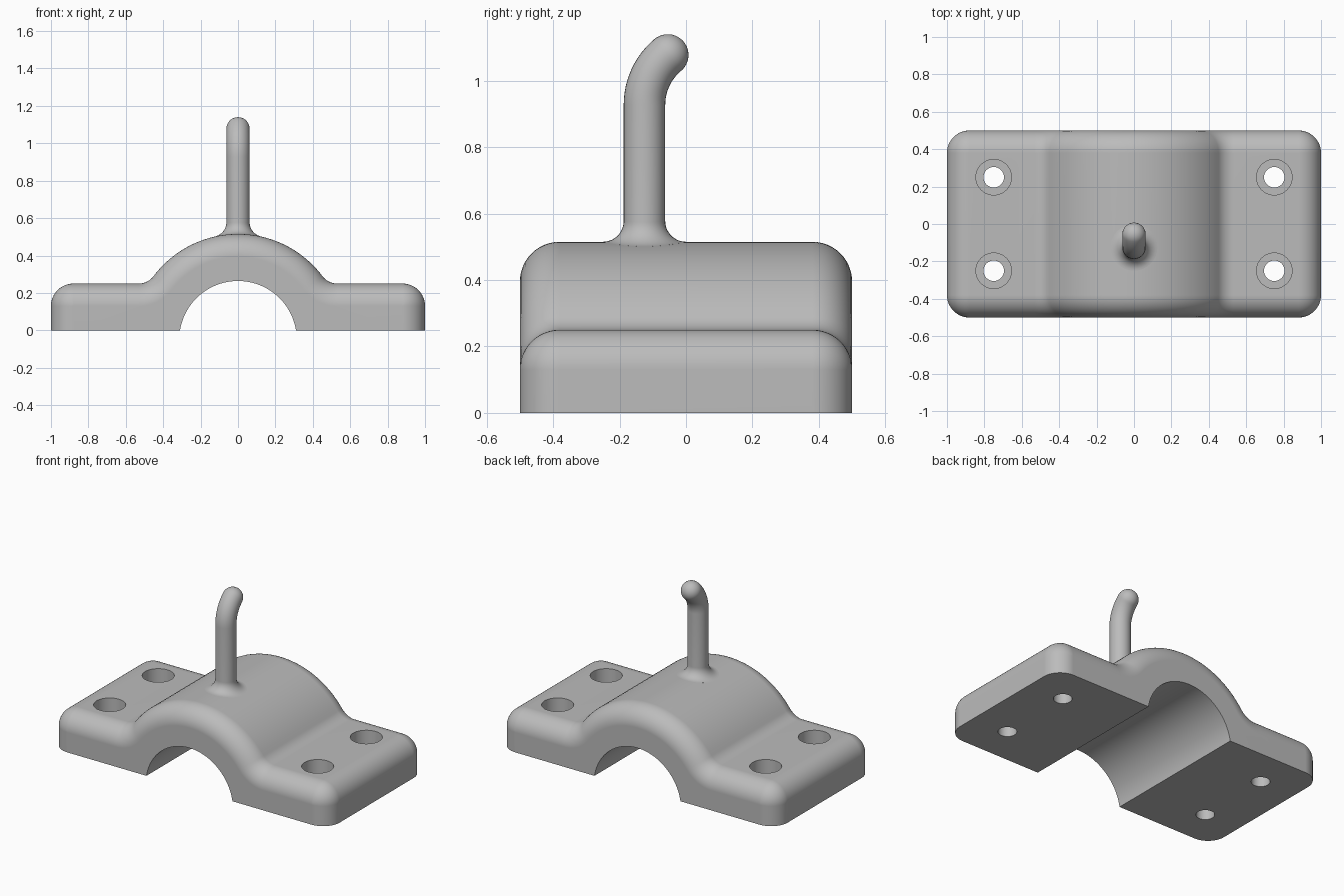
import bpy, bmesh
from math import sin, cos, pi, sqrt, atan2, radians
from mathutils import Vector, Matrix

if "Cube" in bpy.data.objects:
    bpy.data.objects.remove(bpy.data.objects["Cube"])

grey = bpy.data.materials.new("plain grey")
grey.use_nodes = True
color = (0.5, 0.5, 0.5, 1)
grey.diffuse_color = color
grey.node_tree.nodes["Principled BSDF"].inputs["Base Color"].default_value = color

EDGE = 0.12                      # edge rounding radius
HALF_X, HALF_Y, FLANGE = 1.0, 0.5, 0.25
AXIS_Z, OUTER, BORE = -0.05, 0.565, 0.314
FILLET = 0.1                     # arch to flange blend
STEPS = 12


def make_object(name, bm):
    bmesh.ops.recalc_face_normals(bm, faces=bm.faces)
    mesh = bpy.data.meshes.new(name)
    bm.to_mesh(mesh)
    bm.free()
    obj = bpy.data.objects.new(name, mesh)
    bpy.context.collection.objects.link(obj)
    mesh.materials.append(grey)
    return obj


def loft(rings):
    """Join closed rings of equal length with quads, then close the ends."""
    bm = bmesh.new()
    loops = [[bm.verts.new(p) for p in ring] for ring in rings]
    for a, b in zip(loops, loops[1:]):
        n = len(a)
        for i in range(n):
            bm.faces.new((a[i], a[(i + 1) % n], b[(i + 1) % n], b[i]))
    bmesh.ops.remove_doubles(bm, verts=bm.verts, dist=1e-5)
    bmesh.ops.holes_fill(bm, edges=[e for e in bm.edges if e.is_boundary], sides=0)
    return bm


def smooth(obj, angle=35):
    bpy.ops.object.select_all(action='DESELECT')
    obj.select_set(True)
    bpy.context.view_layer.objects.active = obj
    bpy.ops.object.shade_smooth_by_angle(angle=radians(angle))


def lerp(a, b, n):
    return [a + (b - a) * i / n for i in range(n + 1)]


def top_profile():
    """Core points with their outward normals, from right foot to left foot."""
    half = [(Vector((HALF_X - EDGE, 0)), Vector((1, 0)))]
    corner = Vector((HALF_X - EDGE, FLANGE - EDGE))
    half += [(corner, Vector((cos(t), sin(t)))) for t in lerp(0, pi / 2, STEPS)]
    cz = FLANGE + FILLET
    cx = sqrt((OUTER + FILLET) ** 2 - (cz - AXIS_Z) ** 2)
    tilt = atan2(cz - AXIS_Z, cx)
    for t in lerp(pi / 2, tilt, STEPS):
        n = Vector((cos(t), sin(t)))
        half.append((Vector((cx, cz)) - n * (FILLET + EDGE), n))
    for t in lerp(tilt, pi / 2, 20)[1:]:
        n = Vector((cos(t), sin(t)))
        half.append((Vector((0, AXIS_Z)) + n * (OUTER - EDGE), n))
    flip = Vector((-1, 1))
    return half + [(p * flip, n * flip) for p, n in reversed(half[:-1])]


# clamp body: core profile grown by the edge radius along y
profile = top_profile()
start = atan2(-AXIS_Z, sqrt(BORE ** 2 - AXIS_Z ** 2))
bore = [(BORE * cos(t), AXIS_Z + BORE * sin(t)) for t in lerp(pi - start, start, 48)]
stations = [(HALF_Y - EDGE * (1 - sin(t)), EDGE * cos(t)) for t in lerp(pi / 2, 0, STEPS)]
rings = []
for y, grow in [(-y, g) for y, g in stations] + stations[::-1]:
    ring = [p + n * grow for p, n in profile]
    rings.append([(p[0], y, p[1]) for p in ring] + [(x, y, z) for x, z in bore])
body = make_object("clamp_body", loft(rings))

# counterbored bolt holes
HOLE, HEAD, FLOOR = 0.055, 0.095, 0.13
cutter_bm = bmesh.new()
for sx in (-1, 1):
    for sy in (-1, 1):
        steps = [(HOLE, -0.1), (HOLE, FLOOR), (HEAD, FLOOR), (HEAD, 0.4)]
        part = loft([[(sx * 0.75 + r * cos(t), sy * 0.25 + r * sin(t), z)
                      for t in lerp(0, 2 * pi, 40)[:-1]] for r, z in steps])
        temp = bpy.data.meshes.new("temp")
        bmesh.ops.recalc_face_normals(part, faces=part.faces)
        part.to_mesh(temp)
        part.free()
        cutter_bm.from_mesh(temp)
        bpy.data.meshes.remove(temp)
cutter = make_object("bolt_hole_cutter", cutter_bm)
cutter.hide_render = True
cut = body.modifiers.new("bolt_holes", 'BOOLEAN')
cut.operation, cut.object, cut.solver = 'DIFFERENCE', cutter, 'EXACT'
bpy.context.view_layer.objects.active = body
bpy.ops.object.modifier_apply(modifier=cut.name)
bpy.data.objects.remove(cutter)
smooth(body)
weighted = body.modifiers.new("even_shading", 'WEIGHTED_NORMAL')
weighted.keep_sharp = True

# hook: flared foot, straight shank, bend and round tip
ROD, FLARE, HOOK_Y = 0.0625, 0.0625, -0.125
BEND_Z, BEND_R, BEND = 0.927, 0.196, radians(50)
around = lerp(0, 2 * pi, 32)[:-1]


def foot_ring(radius, height):
    ring = []
    for t in around:
        x = radius * cos(t)
        ring.append((x, HOOK_Y + radius * sin(t),
                     AXIS_Z + sqrt(OUTER ** 2 - x * x) + height))
    return ring


def rod_ring(radius, angle, ahead=0.0):
    """Ring on the bend at an angle, moved ahead along the tangent."""
    turn = Matrix.Rotation(-angle, 3, 'X')
    centre = Vector((0, HOOK_Y + BEND_R * (1 - cos(angle)), BEND_Z + BEND_R * sin(angle)))
    return [centre + turn @ Vector((radius * cos(t), radius * sin(t), ahead)) for t in around]


rings = [foot_ring(ROD + FLARE, -0.03)]
rings += [foot_ring(ROD + FLARE * (1 - sin(t)), FLARE * (1 - cos(t)))
          for t in lerp(0, pi / 2, STEPS)]
rings += [rod_ring(ROD, a) for a in lerp(0, BEND, 16)]
rings += [rod_ring(ROD * cos(t), BEND, ROD * sin(t)) for t in lerp(0, pi / 2, STEPS)[1:]]
hook = make_object("hook", loft(rings))
smooth(hook, 60)
